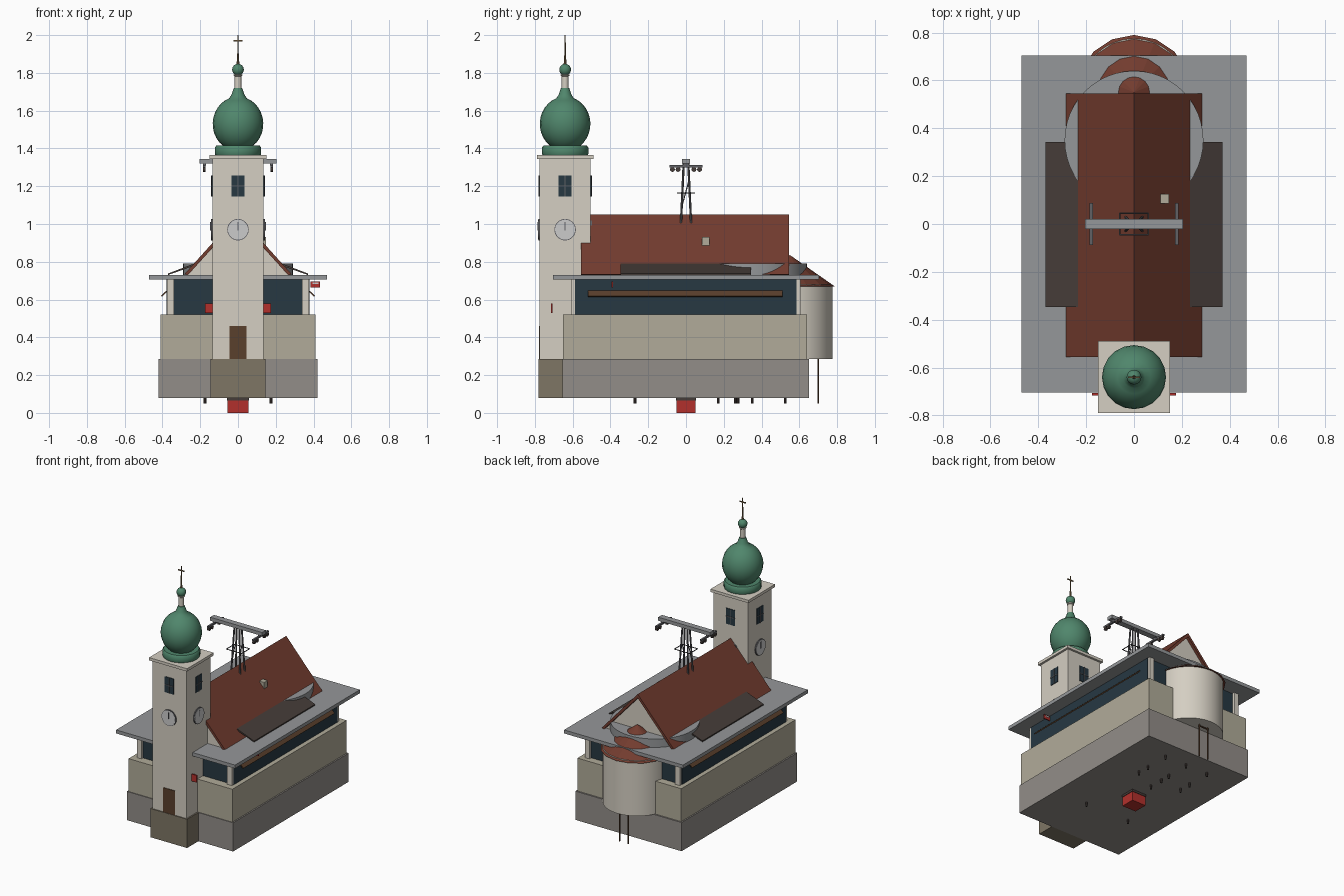
import bpy, math
from mathutils import Vector

if "Cube" in bpy.data.objects:
    bpy.data.objects.remove(bpy.data.objects["Cube"])

COL = dict(wall=(.66, .62, .54), body=(.44, .41, .32), plinth=(.29, .27, .25), base=(.21, .18, .13),
           glass=(.02, .04, .055), slab=(.3, .31, .32), tile=(.17, .045, .028), dark=(.06, .045, .04),
           green=(.08, .24, .15), red=(.45, .03, .025), wood=(.1, .05, .025), metal=(.12, .12, .13),
           white=(.75, .75, .75), gold=(.2, .13, .06))
MATS = {}
for key, rgb in COL.items():
    MATS[key] = bpy.data.materials.new(key)
    MATS[key].diffuse_color = (*rgb, 1)


def mesh(name, verts, faces, mat, smooth=False):
    me = bpy.data.meshes.new(name)
    me.from_pydata(verts, [], faces)
    me.materials.append(MATS[mat])
    ob = bpy.data.objects.new(name, me)
    bpy.context.collection.objects.link(ob)
    if smooth:
        bpy.ops.object.select_all(action='DESELECT')
        ob.select_set(True)
        bpy.context.view_layer.objects.active = ob
        bpy.ops.object.shade_smooth_by_angle(angle=math.radians(40))
    return ob


def box(name, x0, x1, y0, y1, z0, z1, mat):
    v = [(x, y, z) for z in (z0, z1) for y in (y0, y1) for x in (x0, x1)]
    f = [(0, 2, 3, 1), (4, 5, 7, 6), (0, 1, 5, 4), (2, 6, 7, 3), (0, 4, 6, 2), (1, 3, 7, 5)]
    return mesh(name, v, f, mat)


def prism(name, pts, y0, y1, mat):
    """Extrude an (x, z) outline along y (outline counter-clockwise seen from the front)."""
    n = len(pts)
    if sum(pts[i - 1][0] * pts[i][1] - pts[i][0] * pts[i - 1][1] for i in range(n)) < 0:
        pts = pts[::-1]
    v = [(x, y0, z) for x, z in pts] + [(x, y1, z) for x, z in pts]
    f = [tuple(range(n)), tuple(range(2 * n - 1, n - 1, -1))]
    f += [(i, i + n, (i + 1) % n + n, (i + 1) % n) for i in range(n)]
    return mesh(name, v, f, mat)


def lathe(name, prof, mat, c=(0, 0, 0), axis=(0, 0, 1), n=24, smooth=True):
    """Revolve an (r, h) profile about an axis through c; ends are capped."""
    q = Vector((0, 0, 1)).rotation_difference(Vector(axis))
    v = [Vector(c) + q @ Vector((r * math.cos(t), r * math.sin(t), h))
         for r, h in prof for t in (2 * math.pi * i / n for i in range(n))]
    f = [(k * n + i, k * n + (i + 1) % n, (k + 1) * n + (i + 1) % n, (k + 1) * n + i)
         for k in range(len(prof) - 1) for i in range(n)]
    f += [tuple(range(n - 1, -1, -1)), tuple(range((len(prof) - 1) * n, len(prof) * n))]
    return mesh(name, v, f, mat, smooth)


def rod(name, a, b, r, mat, n=8):
    d = Vector(b) - Vector(a)
    return lathe(name, [(r, 0), (r, d.length)], mat, a, d.normalized(), n)


def ball(r, z, a0=-89, a1=89, steps=12):
    ang = [math.radians(a0 + (a1 - a0) * i / steps) for i in range(steps + 1)]
    return [(r * math.cos(t), z + r * math.sin(t)) for t in ang]


# Plinth, station body, glazed band, flat roof
box("plinth", -.42, .42, -.655, .65, .08, .285, "plinth")
box("lower_wall", -.41, .41, -.65, .64, .285, .52, "body")
box("window_band", -.378, .378, -.588, .586, .52, .705, "glass")
for sx in (-1, 1):
    for sy in (-1, 1):
        x, y = sx * .357, sy * .588
        box("corner_post", x - .018, x + .018, y - .018, y + .018, .52, .705, "wall")
box("flat_roof", -.47, .47, -.705, .705, .705, .73, "slab")

# Steep gabled roof with its gable wall
prism("gable_wall", [(-.265, .73), (.265, .73), (0, 1.025)], -.535, .525, "wall")
prism("gable_roof", [(0, 1.05), (.285, .733), (.265, .73), (0, 1.022), (-.265, .73), (-.285, .733)],
      -.555, .545, "tile")
box("roof_hatch", .11, .147, .085, .125, .88, .932, "body")

# Lean-to roofs, side louvres and signs, mirrored left and right
for s in (-1, 1):
    prism("lean_to_roof", [(s * .2, .803), (s * .37, .738), (s * .37, .73), (s * .2, .79)], -.347, .343, "dark")
    prism("side_louvre", [(s * .37, .648), (s * .376, .65), (s * .408, .62), (s * .402, .614)], -.52, .51, "wood")
    x0, x1 = sorted((s * .135, s * .175))
    box("tower_sign", x0, x1, -.716, -.706, .53, .58, "red")
box("flag_red", .385, .435, -.395, -.387, .665, .695, "red")
box("flag_stripe", .395, .425, -.397, -.385, .682, .69, "white")

# Round drum at the rear, apse and its conical roof
lathe("round_drum", [(.29, .73), (.29, .79)], "slab", (0, .35, 0), n=48)
lathe("apse_wall", [(.225, .285), (.225, .68)], "wall", (0, .55, 0), n=32)
lathe("apse_roof", [(.24, .668), (.001, .835)], "tile", (0, .55, 0), n=16, smooth=False)
for x in (-.035, .035):
    rod("apse_pole", (x, .7, .05), (x, .7, .29), .005, "wood")
rod("apse_pole_brace", (-.035, .7, .275), (.035, .7, .275), .005, "wood")

# Bell tower
TY = -.64
box("tower_base", -.145, .145, -.782, -.5, .08, .285, "base")
box("tower_shaft", -.135, .135, TY - .135, TY + .135, .285, 1.345, "wall")
box("tower_cornice", -.15, .15, TY - .15, TY + .15, 1.345, 1.365, "wall")
box("tower_door", -.046, .046, TY - .139, TY - .12, .285, .46, "wood")

# Belfry windows and clocks on all four sides
for k in range(4):
    rot = math.pi / 2 * k
    parts = [box("belfry_window", -.035, .035, -.139, -.13, 1.145, 1.257, "glass"),
             box("window_bar", -.035, .035, -.142, -.13, 1.198, 1.203, "metal"),
             box("window_mullion", -.0025, .0025, -.142, -.13, 1.145, 1.257, "metal"),
             lathe("clock_rim", [(.057, 0), (.057, .012)], "metal", (0, -.13, .97), (0, -1, 0), 32),
             lathe("clock_face", [(.053, 0), (.053, .014)], "white", (0, -.13, .97), (0, -1, 0), 32),
             box("clock_hand", -.003, .003, -.147, -.14, .965, 1.01, "metal")]
    for p in parts:
        p.location = (0, TY, 0)
        p.rotation_euler = (0, 0, rot)

# Onion dome, lantern, finial and cross
T = (0, TY, 0)
lathe("dome_drum", [(.12, 1.365), (.123, 1.372), (.123, 1.405), (.115, 1.415)], "green", T, n=20)
onion = [(r, 1.53 + (z - 1.53) * 1.08) for r, z in ball(.134, 1.53, -65, 70)]
lathe("onion_dome", onion + [(.034, 1.685), (.022, 1.72)], "green", T, n=20)
lathe("lantern", [(.018, 1.715), (.018, 1.782), (.024, 1.786), (.024, 1.792)], "wall", T, n=12)
lathe("finial_ball", ball(.031, 1.817), "green", T, n=16)
lathe("spire", [(.008, 1.84), (.004, 1.9), (.003, 2)], "gold", T, n=8)
box("cross_arm", -.025, .025, TY - .003, TY + .003, 1.966, 1.973, "gold")

# Cable support mast on the ridge
for sx in (-1, 1):
    for sy in (-1, 1):
        rod("mast_leg", (sx * .035, sy * .027, 1), (sx * .02, sy * .012, 1.325), .006, "metal")
        rod("platform_side", (-.06, sy * .045, 1.165), (.06, sy * .045, 1.165), .003, "metal")
    rod("platform_end", (sx * .06, -.045, 1.165), (sx * .06, .045, 1.165), .003, "metal")
    rod("mast_brace", (sx * .028, -.02, 1.1), (sx * .024, .018, 1.24), .003, "metal")
    x = sx * .178
    box("roller_beam", x - .007, x + .007, -.087, .087, 1.3, 1.312, "metal")
    box("beam_hanger", x - .008, x + .008, -.015, .015, 1.31, 1.325, "metal")
    for y in (-.072, -.042, .042, .072):
        rod("roller_wheel", (x - .007, y, 1.289), (x + .007, y, 1.289), .013, "dark", 12)
box("mast_crossbeam", -.205, .205, -.021, .021, 1.32, 1.345, "slab")

# Red support block and small pegs underneath
box("support_block", -.055, .055, -.05, .05, 0, .07, "red")
box("support_cap", -.058, .058, -.053, .053, .065, .082, "dark")
for y in (-.27, .26, .35, .525):
    for x in (-.175, .175):
        rod("under_peg", (x, y, .05), (x, y, .085), .007, "dark")
for y in (.17, .275, .35, .525):
    rod("under_peg", (0, y, .05), (0, y, .085), .007, "dark")

for m in bpy.data.materials:
    if m.users and not m.is_grease_pencil:
        m.use_nodes = True
        m.node_tree.nodes["Principled BSDF"].inputs["Base Color"].default_value = m.diffuse_color
